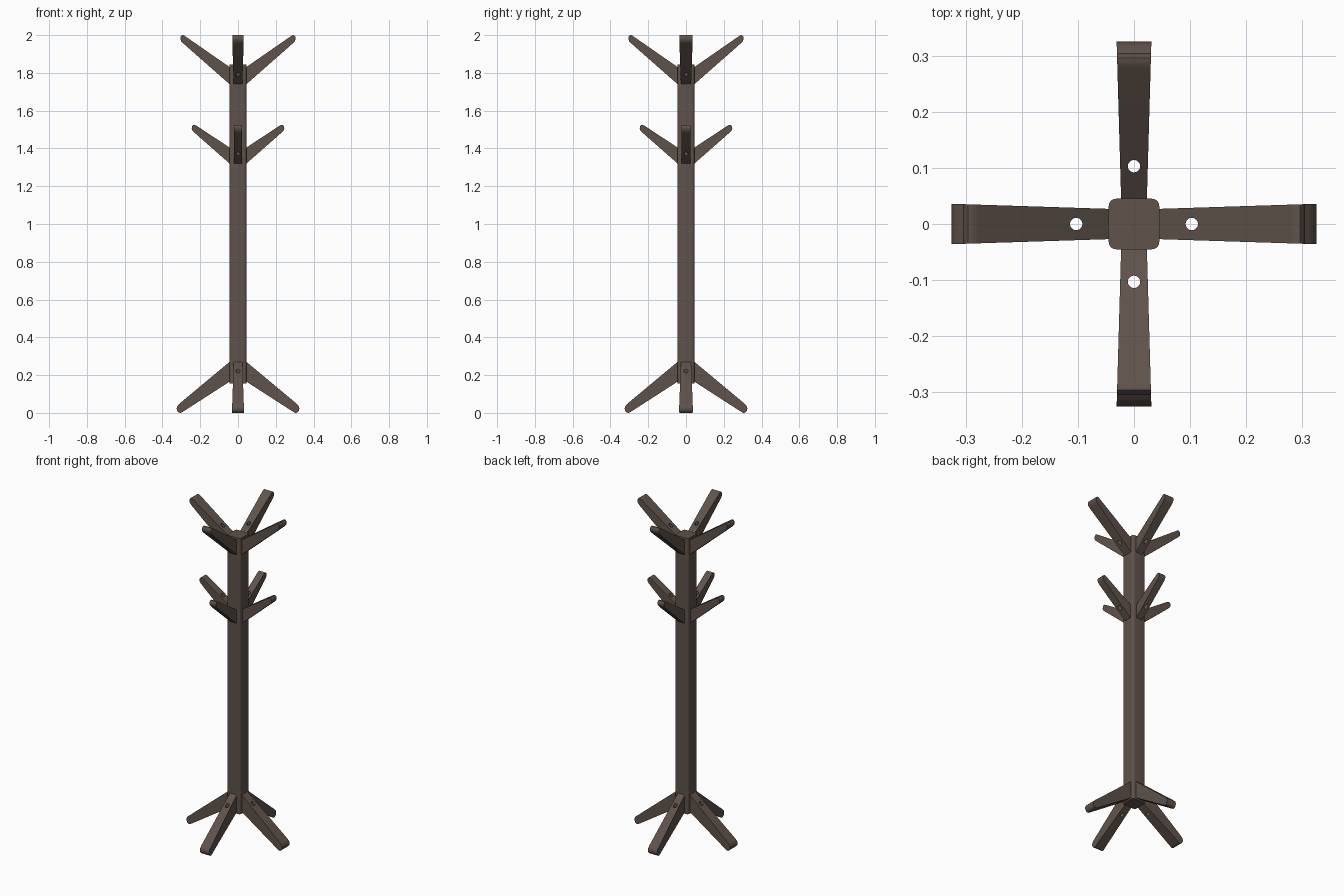
import bpy, bmesh, math
from mathutils import Matrix

if "Cube" in bpy.data.objects:
    bpy.data.objects.remove(bpy.data.objects["Cube"])

wood = bpy.data.materials.new("dark_wood")
wood.diffuse_color = (0.115, 0.085, 0.07, 1)
wood.use_nodes = True
wood.node_tree.nodes["Principled BSDF"].inputs["Base Color"].default_value = wood.diffuse_color


def finish(name, bm):
    bmesh.ops.recalc_face_normals(bm, faces=bm.faces)
    me = bpy.data.meshes.new(name)
    bm.to_mesh(me)
    bm.free()
    ob = bpy.data.objects.new(name, me)
    bpy.context.collection.objects.link(ob)
    me.materials.append(wood)
    return ob


def smooth(ob):
    bpy.ops.object.select_all(action='DESELECT')
    ob.select_set(True)
    bpy.context.view_layer.objects.active = ob
    bpy.ops.object.shade_smooth_by_angle(angle=math.radians(40))


# Post: square bar with rounded vertical corners
bm = bmesh.new()
bmesh.ops.create_cube(bm, size=1, matrix=Matrix.Translation((0, 0, 1.0)) @
                      Matrix.Diagonal((0.09, 0.09, 1.69, 1)))
upright = [e for e in bm.edges if abs(e.verts[0].co.z - e.verts[1].co.z) > 1]
bmesh.ops.bevel(bm, geom=upright, offset=0.013, segments=5, profile=0.5, affect='EDGES')
smooth(finish("post", bm))

# Cutter: four vertical screw holes running through every tier
bm = bmesh.new()
for k in range(4):
    m = Matrix.Rotation(k * math.pi / 2, 4, 'Z') @ Matrix.Translation((0.103, 0, 1))
    bmesh.ops.create_cone(bm, cap_ends=True, segments=24, radius1=0.011,
                          radius2=0.011, depth=2.4, matrix=m)
cutter = finish("hole_cutter", bm)
cutter.hide_render = True
cutter.display_type = 'WIRE'


def arm(name, profile, root, tip, k):
    """Side profile (radius, z) given a width tapering linearly from root to tip."""
    bm = bmesh.new()
    sides = []
    for s in (-1, 1):
        vs = [bm.verts.new((r, s * (root + (tip - root) * (r - 0.045) / 0.28), z))
              for r, z in profile]
        bm.faces.new(vs)
        sides.append(vs)
    n = len(profile)
    for i in range(n):
        j = (i + 1) % n
        bm.faces.new((sides[0][i], sides[0][j], sides[1][j], sides[1][i]))
    bmesh.ops.rotate(bm, verts=bm.verts, matrix=Matrix.Rotation(k * math.pi / 2, 3, 'Z'))
    ob = finish(name, bm)
    smooth(ob)
    mod = ob.modifiers.new("screw_hole", 'BOOLEAN')
    mod.operation = 'DIFFERENCE'
    mod.solver = 'EXACT'
    mod.object = cutter
    bpy.ops.object.modifier_apply(modifier=mod.name)


# Tiers: profile, then (root, tip) half widths for the x pair and the y pair
tiers = {
    "leg": ([(0.04, 0.274), (0.311, 0.048), (0.321, 0.037), (0.325, 0.024), (0.321, 0.009),
             (0.312, 0.001), (0.303, 0.0), (0.295, 0.004), (0.04, 0.168)],
            (0.027, 0.036), (0.023, 0.031)),
    "upper_hook": ([(0.04, 1.736), (0.291, 1.957), (0.302, 1.969), (0.305, 1.981),
                    (0.303, 1.993), (0.296, 2.0), (0.287, 1.999), (0.278, 1.993),
                    (0.04, 1.828)],
                   (0.027, 0.036), (0.023, 0.031)),
    "middle_hook": ([(0.04, 1.316), (0.231, 1.484), (0.241, 1.495), (0.245, 1.507),
                     (0.243, 1.518), (0.236, 1.525), (0.227, 1.524), (0.218, 1.519),
                     (0.04, 1.402)],
                    (0.023, 0.024), (0.021, 0.022)),
}
for tier, (profile, wx, wy) in tiers.items():
    for k, side in enumerate(("right", "back", "left", "front")):
        arm(f"{tier}_{side}", profile, *(wy if k % 2 else wx), k)

bpy.data.objects.remove(cutter)
